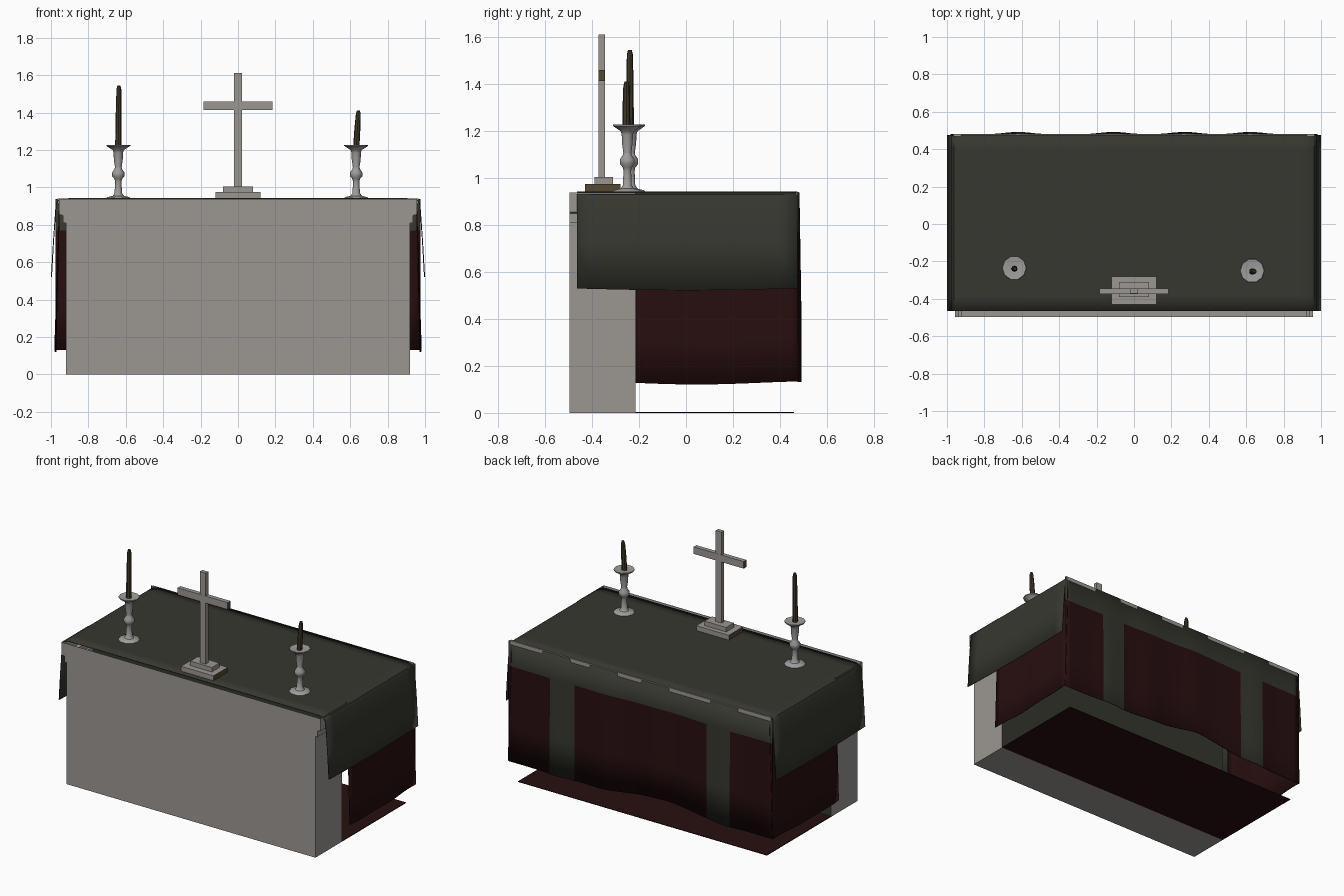
import bpy, bmesh, math

if "Cube" in bpy.data.objects:
    bpy.data.objects.remove(bpy.data.objects["Cube"])

def mat(name, r, g, b):
    m = bpy.data.materials.new(name)
    m.diffuse_color = (r, g, b, 1)
    m.use_nodes = True
    m.node_tree.nodes["Principled BSDF"].inputs["Base Color"].default_value = m.diffuse_color
    return m

STONE = mat("grey_stone", .33, .31, .29)
PEWTER = mat("pale_pewter", .35, .34, .33)
GREEN = mat("dark_olive_cloth", .038, .038, .029)
RED = mat("dark_red_cloth", .021, .0045, .005)
WAX = mat("brown_wax", .052, .040, .023)
BRONZE = mat("dull_bronze", .09, .065, .035)

def finish(name, bm, mats, smooth=False, thick=0, fix=True):
    if fix:
        bmesh.ops.recalc_face_normals(bm, faces=bm.faces)
    me = bpy.data.meshes.new(name)
    bm.to_mesh(me)
    bm.free()
    for m in mats:
        me.materials.append(m)
    ob = bpy.data.objects.new(name, me)
    bpy.context.collection.objects.link(ob)
    if thick:
        mod = ob.modifiers.new("thickness", 'SOLIDIFY')
        mod.thickness = thick
        mod.offset = 0
    if smooth:
        bpy.ops.object.select_all(action='DESELECT')
        bpy.context.view_layer.objects.active = ob
        ob.select_set(True)
        bpy.ops.object.shade_smooth_by_angle(angle=math.radians(40))
    return ob

def box(name, lo, hi, mats, rule=None):
    bm = bmesh.new()
    bmesh.ops.create_cube(bm, size=1)
    for v in bm.verts:
        v.co = [(a + b) / 2 + c * (b - a) for a, b, c in zip(lo, hi, v.co)]
    bm.normal_update()
    if rule:
        for f in bm.faces:
            f.material_index = rule(f)
    return finish(name, bm, mats)

def sheet(name, nu, nv, point, mats, rule=None, thick=.005):
    """Grid of nu x nv faces placed by point(i, j), thickened into cloth."""
    bm = bmesh.new()
    g = [[bm.verts.new(point(i, j)) for j in range(nv + 1)] for i in range(nu + 1)]
    for i in range(nu):
        for j in range(nv):
            f = bm.faces.new((g[i][j], g[i + 1][j], g[i + 1][j + 1], g[i][j + 1]))
            if rule:
                f.material_index = rule(i, j)
    return finish(name, bm, mats, True, thick)

def lathe(name, prof, sides, at, mats, smooth=True, lean=0):
    bm = bmesh.new()
    rings = []
    for r, z in prof:
        rings.append([bm.verts.new((at[0] + r * math.cos(2 * math.pi * k / sides) + lean * (z - prof[0][1]),
                                    at[1] + r * math.sin(2 * math.pi * k / sides), z)) for k in range(sides)])
    for a, b in zip(rings, rings[1:]):
        for k in range(sides):
            n = (k + 1) % sides
            bm.faces.new((a[k], a[n], b[n], b[k]))
    bm.faces.new(rings[0][::-1])
    bm.faces.new(rings[-1])
    return finish(name, bm, mats, smooth)

# Stone block: stepped end profile run from front to back, open under the cloth
half = [(.92, 0), (.92, .81), (.935, .81), (.935, .85), (.957, .855), (.957, .938)]
ring = half + [(-x, z) for x, z in reversed(half)]
bm = bmesh.new()
F = [bm.verts.new((x, -.497, z)) for x, z in ring]
B = [bm.verts.new((x, -.215, z)) for x, z in ring]
bm.faces.new(F)
back = bm.faces.new(B[::-1])
back.material_index = 1
for k in range(len(ring)):
    n = (k + 1) % len(ring)
    bm.faces.new((F[n], F[k], B[k], B[n]))
bmesh.ops.recalc_face_normals(bm, faces=bm.faces)
bmesh.ops.delete(bm, geom=[f for f in bm.faces if f.normal.z > .9 and f.calc_center_median().z > .92],
                 context='FACES_ONLY')
finish("stone_block", bm, [STONE, GREEN], fix=False)

# Red floor plate and thin stone lip showing behind the cloth
box("floor_plate", (-.92, -.215, 0), (.92, .46, .004), [RED])
box("stone_lip", (-.965, .468, .915), (.965, .481, .941), [STONE])

# Top cloth with hanging ends
halfp = [(.90, .940), (.935, .938), (.962, .928), (.973, .905), (.986, .72), (.997, .53)]
prof = [(-x, z) for x, z in reversed(halfp)] + halfp
def top_point(i, j):
    x, z = prof[i]
    y = -.465 + .94 * j / 12
    if i in (0, len(prof) - 1):
        z -= .008 * math.sin(math.pi * j / 12)
    return (x, y, z)
sheet("top_cloth", len(prof) - 1, 12, top_point, [GREEN])

# Back hanging: olive band, red panel and two olive stripes
NX = 44
def xs(i):
    return .975 - 1.95 * i / NX
def folds(x):
    return .013 * sum(math.exp(-((x - c) / .1) ** 2) for c in (.62, .27, -.11, -.62))
def back_point(i, j):
    x = xs(i)
    hem = .132 + .05 * math.exp(-((x + .15) / .28) ** 2)
    t = (0, .21, .45, .7, 1)[j]
    z = .938 + (hem - .938) * t
    return (x, .477 + folds(x) * min(1, .3 + t), z)
def back_rule(i, j):
    x = abs((xs(i) + xs(i + 1)) / 2)
    return 0 if j == 0 or .485 < x < .66 else 1
sheet("back_hanging", NX, 4, back_point, [GREEN, RED], back_rule)

# Red side hangings
for s, side in ((1, "right"), (-1, "left")):
    def side_point(i, j):
        y = -.215 + .695 * i / 16
        hem = .128 - .007 * math.sin(math.pi * i / 12)
        t = j / 4
        return (s * (.955 + .022 * t + .003 * math.sin(i * .8) * t), y, .90 + (hem - .90) * t)
    sheet(side + "_hanging", 16, 4, side_point, [RED])

# Standing cross with bronze end faces on the arm and lower step
ends = lambda f: 1 if abs(f.normal.x) > .9 else 0
box("cross_lower_step", (-.12, -.43, .94), (.12, -.28, .975), [STONE, BRONZE], ends)
box("cross_upper_step", (-.08, -.39, .975), (.08, -.31, 1.005), [STONE])
box("cross_post", (-.022, -.372, 1.005), (.022, -.345, 1.612), [STONE])
box("cross_arm", (-.185, -.373, 1.413), (.185, -.344, 1.46), [STONE, BRONZE], ends)

# Candlesticks and candles
stick = [(.066, .942), (.06, .948), (.03, .955), (.02, .97), (.017, 1.03), (.02, 1.045), (.033, 1.06),
         (.033, 1.08), (.02, 1.098), (.018, 1.11), (.024, 1.15), (.025, 1.185), (.03, 1.2),
         (.064, 1.222), (.064, 1.228), (.02, 1.222)]
for side, x, y, top, lean in (("left", -.64, -.235, 1.545, .01), ("right", .632, -.25, 1.412, .06)):
    lathe(side + "_candlestick", stick, 10, (x, y), [PEWTER])
    h = top - 1.21
    lathe(side + "_candle", [(.017, 1.21), (.016, 1.21 + h * .5), (.013, top - .02), (.008, top)], 8,
          (x, y - .004), [WAX], True, lean)
